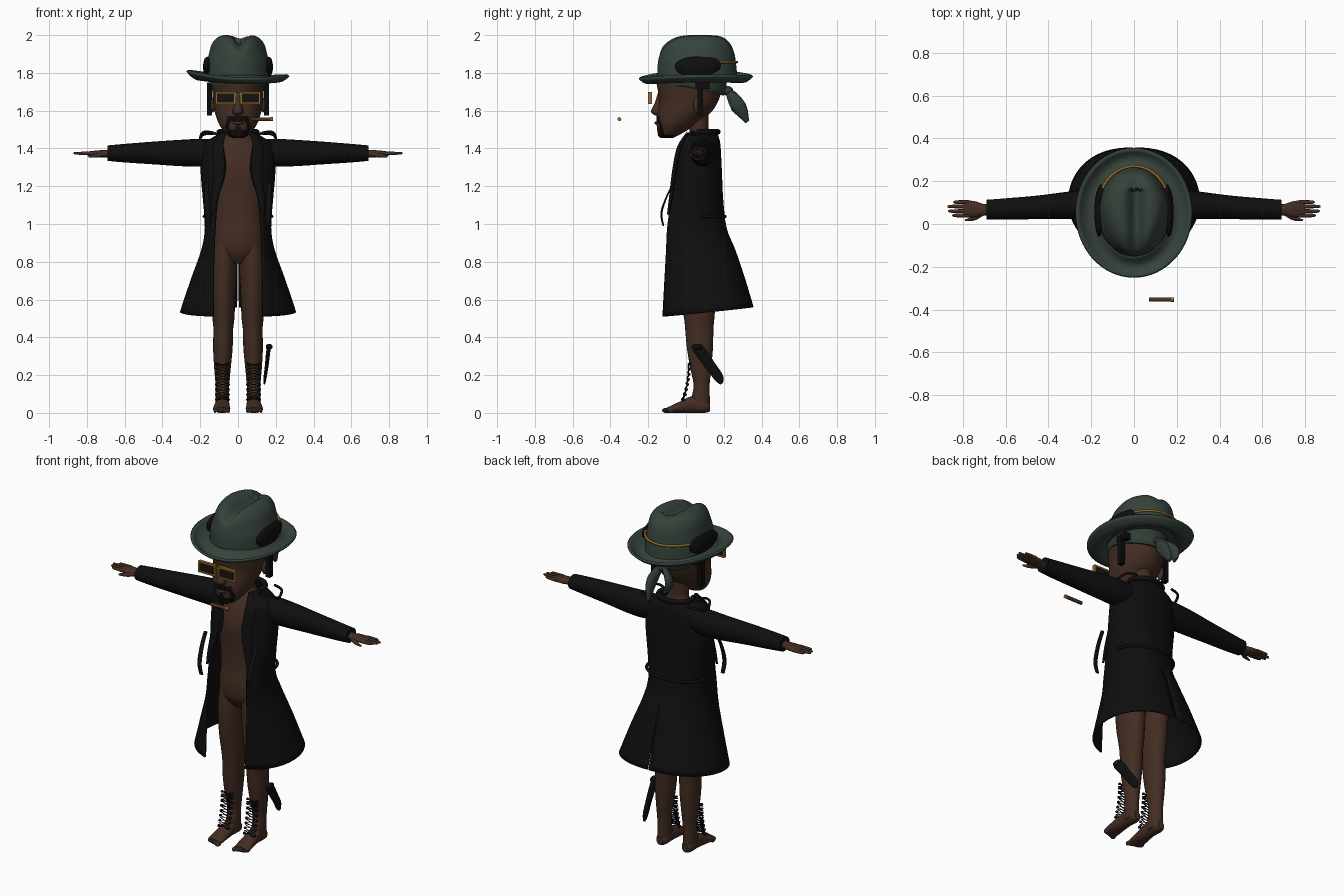
import bpy, bmesh, math
from mathutils import Vector as V

def material(name, r, g, b):
    m = bpy.data.materials.new(name)
    m.diffuse_color = (r, g, b, 1)
    return m

SKIN = material("brown_skin", .055, .026, .016)
BLACK = material("black_cloth", .0045, .0045, .005)
GREEN = material("dark_green_felt", .036, .055, .043)
GOLD = material("gold", .30, .15, .025)
LENS = material("dark_lens", .008, .007, .006)
HAIR = material("black_hair", .004, .0035, .0035)
WRAP = material("green_cloth", .03, .046, .036)
ROLL = material("brown_roll", .08, .032, .016)

def finish(name, bm, mat, mirror=False, angle=50):
    bmesh.ops.recalc_face_normals(bm, faces=bm.faces)
    me = bpy.data.meshes.new(name)
    bm.to_mesh(me)
    bm.free()
    me.materials.append(mat)
    for p in me.polygons:
        p.use_smooth = True
    me.set_sharp_from_angle(angle=math.radians(angle))
    ob = bpy.data.objects.new(name, me)
    bpy.context.collection.objects.link(ob)
    if mirror:
        ob.modifiers.new("mirror", 'MIRROR').use_mirror_merge = False
    return ob

def spline(rows, k):
    # Catmull-Rom resampling of a table of rows
    out = []
    for i in range(len(rows) - 1):
        p = [rows[max(0, min(len(rows) - 1, i + d))] for d in (-1, 0, 1, 2)]
        for s in range(k):
            t = s / k
            out.append([.5 * (2*b + (c-a)*t + (2*a-5*b+4*c-d)*t*t + (3*b-a-3*c+d)*t**3)
                        for a, b, c, d in zip(*p)])
    return out + [list(rows[-1])]

def loft(name, rows, mat, u=(1, 0, 0), v=(0, 1, 0), n=24, k=4, mirror=False, warp=None, caps=True):
    # rows: x, y, z, half width along u, half width along v
    bm = bmesh.new()
    u, v = V(u), V(v)
    rings = []
    for x, y, z, a, b in spline(rows, k):
        ring = []
        for j in range(n):
            t = 2 * math.pi * j / n
            p = V((x, y, z)) + u * a * math.cos(t) + v * b * math.sin(t)
            ring.append(bm.verts.new(warp(p) if warp else p))
        rings.append(ring)
    for r, s in zip(rings, rings[1:]):
        for j in range(n):
            bm.faces.new((r[j], r[(j+1) % n], s[(j+1) % n], s[j]))
    if caps:
        bm.faces.new(rings[0])
        bm.faces.new(rings[-1])
    return finish(name, bm, mat, mirror)

def H(z, rx, yf, yb, x=0):
    return (x, (yf + yb) / 2, z, rx, (yb - yf) / 2)

def ball(name, c, r, mat, mirror=False):
    bm = bmesh.new()
    bmesh.ops.create_uvsphere(bm, u_segments=20, v_segments=12, radius=1)
    for w in bm.verts:
        w.co = V(c) + V([w.co[i] * r[i] for i in range(3)])
    return finish(name, bm, mat, mirror)

def box(name, lo, hi, mat, mirror=False):
    bm = bmesh.new()
    bmesh.ops.create_cube(bm, size=1)
    for w in bm.verts:
        w.co = V([(lo[i] + hi[i]) / 2 + w.co[i] * (hi[i] - lo[i]) for i in range(3)])
    return finish(name, bm, mat, mirror, 20)

def cord(name, pts, r, mat, mirror=False):
    cu = bpy.data.curves.new(name, 'CURVE')
    cu.dimensions = '3D'
    cu.bevel_depth, cu.bevel_resolution, cu.use_fill_caps = r, 2, True
    sp = cu.splines.new('POLY')
    sp.points.add(len(pts) - 1)
    for q, p in zip(sp.points, pts):
        q.co = (*p[:3], 1)
    cu.materials.append(mat)
    ob = bpy.data.objects.new(name, cu)
    bpy.context.collection.objects.link(ob)
    if mirror:
        ob.modifiers.new("mirror", 'MIRROR').use_mirror_merge = False

# body
loft("torso", [H(.79, .08, .0, .13), H(.85, .135, -.045, .175), H(.93, .14, -.055, .17), H(1.03, .13, -.045, .15),
     H(1.15, .14, -.045, .155), H(1.28, .165, -.052, .165), H(1.38, .16, -.03, .16), H(1.44, .11, .0, .15),
     H(1.48, .06, .02, .12), H(1.58, .058, .0, .12)], SKIN, n=32)
loft("leg", [H(.92, .06, -.03, .15, .07), H(.78, .07, -.04, .17, .076), H(.62, .064, -.03, .16, .078),
     H(.5, .058, -.01, .15, .077), H(.44, .052, -.004, .145, .078), H(.35, .052, .004, .143, .08),
     H(.25, .045, .02, .135, .082), H(.15, .036, .04, .125, .083), H(.08, .036, .03, .126, .083),
     H(.02, .036, .03, .126, .083)], SKIN, mirror=True)
loft("foot", [(.083, .127, .03, .02, .022), (.083, .1, .035, .036, .035), (.083, .04, .045, .037, .045),
     (.085, -.02, .033, .042, .033), (.087, -.075, .02, .046, .02), (.087, -.1, .015, .04, .014)],
     SKIN, v=(0, 0, 1), mirror=True)
for i in range(5):
    ball("toe", (.053 + i * .017, -.107 + i * .007, .013), (.012 - i * .001, .02, .013), SKIN, True)
loft("hand", [(.64, .066, 1.372, .03, .027), (.7, .066, 1.372, .027, .02), (.74, .069, 1.372, .037, .018),
     (.785, .071, 1.372, .039, .013), (.80, .071, 1.372, .034, .009)], SKIN, (0, 1, 0), (0, 0, 1), mirror=True)
for y, tip in ((.04, .85), (.06, .868), (.082, .872), (.102, .845)):
    loft("finger", [(.77, y, 1.373, .01, .01), (.82, y, 1.374, .009, .009), (tip - .008, y, 1.375, .007, .007),
         (tip, y, 1.375, .002, .002)], SKIN, (0, 1, 0), (0, 0, 1), 10, 2, True)
loft("thumb", [(.71, .05, 1.368, .013, .013), (.75, .026, 1.363, .011, .011), (.79, .017, 1.358, .004, .005)],
     SKIN, (.4, .9, 0), (0, 0, 1), 10, 3, True)

# head with beard chosen by position
head = loft("head", [H(1.455, .03, -.125, -.07), H(1.475, .06, -.147, -.03), H(1.52, .096, -.155, .045),
    H(1.56, .113, -.157, .095), H(1.6, .125, -.15, .14), H(1.65, .132, -.142, .17), H(1.7, .136, -.148, .185),
    H(1.76, .135, -.152, .18), H(1.83, .09, -.1, .15)], SKIN, n=72, k=7)
head.data.materials.append(HAIR)
for f in head.data.polygons:
    x, y, z = f.center
    ring = (x / .062) ** 2 + ((z - 1.515) / .055) ** 2
    if y < -.06 and ((1.545 < z < 1.573 and abs(x) < .06) or (.6 < ring < 1.2 and z < 1.56)
                     or (z < 1.5 and abs(x) < .055) or (abs(x) < .012 and z < 1.527)):
        f.material_index = 1
loft("nose", [H(1.69, .012, -.15, -.11), H(1.64, .018, -.166, -.11), H(1.6, .028, -.185, -.11),
     H(1.583, .026, -.177, -.11), H(1.574, .014, -.16, -.11)], SKIN, n=16)
ball("lips", (0, -.154, 1.535), (.028, .014, .009), SKIN)
ball("chin_beard", (0, -.128, 1.477), (.046, .022, .022), HAIR)
ball("ear", (.133, .06, 1.63), (.012, .022, .04), SKIN, True)
box("sideburn_strip", (.138, .06, 1.575), (.165, .09, 1.75), HAIR, True)
box("sideburn_top", (.13, .05, 1.715), (.163, .125, 1.75), HAIR, True)

# glasses and cigar floating in front of the face
box("lens", (.016, -.194, 1.64), (.114, -.187, 1.695), LENS, True)
for lo, hi in (((.01, 1.69), (.12, 1.7)), ((.01, 1.634), (.12, 1.643)),
               ((.01, 1.634), (.02, 1.7)), ((.11, 1.634), (.12, 1.7))):
    box("glasses_frame", (lo[0], -.2, lo[1]), (hi[0], -.181, hi[1]), GOLD, True)
box("glasses_bridge", (-.012, -.197, 1.682), (.012, -.187, 1.69), GOLD)
cord("cigar", [(.07, -.353, 1.555), (.172, -.353, 1.555)], .01, ROLL)
cord("cigar_tip", [(.172, -.353, 1.555), (.186, -.353, 1.555)], .0105, GOLD)

# hat
def dent(p):
    h = max(0, min(1, (p.z - 1.86) / .13))
    front = max(0, min(1, (.12 - p.y) / .25))
    p.x *= 1 - .25 * h * front
    p.z -= .05 * h * math.exp(-((p.x - .01) / .036) ** 2) * (1 if p.y < .16 else .4)
    return p
loft("hat_crown", [H(1.775, .172, -.152, .272), H(1.84, .168, -.15, .266), H(1.9, .157, -.142, .258),
     H(1.95, .145, -.128, .243), H(1.985, .118, -.09, .215), H(2.0, .08, -.05, .18), H(2.003, .045, 0, .14),
     H(2.0, .004, .06, .08)], GREEN, n=56, warp=dent)
bm = bmesh.new()
grid = []
for i in range(9):
    t = i / 8
    row = []
    for j in range(64):
        a = 2 * math.pi * j / 64
        edge = 1.777 + .026 * math.cos(a) ** 2 + .012 * max(0, math.sin(a)) - .012 * math.cos(a)
        z = 1.79 * (1 - t) + edge * t - .03 * math.sin(math.pi * t)
        row.append(bm.verts.new(((.16 + .105 * t) * math.cos(a), .052 + (.205 + .09 * t) * math.sin(a), z)))
    grid.append(row)
for r, s in zip(grid, grid[1:]):
    for j in range(64):
        bm.faces.new((r[j], r[(j+1) % 64], s[(j+1) % 64], s[j]))
finish("hat_brim", bm, GREEN).modifiers.new("thick", 'SOLIDIFY').thickness = .012
cord("hat_cord", [(.172 * math.cos(a), .06 + .21 * math.sin(a), 1.857)
     for a in [math.pi * i / 30 for i in range(31)]], .0065, GOLD)
ball("side_tuft", (.163, .055, 1.832), (.022, .115, .054), BLACK, True)
ball("side_tuft_rear", (.155, .12, 1.84), (.018, .065, .042), BLACK, True)

# head scarf with knot and tails
def droop(p):
    p.z -= max(0, p.y) * .25 * (1.79 - p.z) / .06
    return p
loft("head_scarf", [H(1.73, .143, -.152, .2), H(1.75, .148, -.157, .215), H(1.79, .146, -.155, .21)],
     WRAP, n=40, warp=droop)
ball("scarf_knot", (0, .22, 1.705), (.04, .03, .025), WRAP)
tilt = (0, .8, .6)
loft("scarf_tail", [(.01, .22, 1.71, .02, .015), (.03, .26, 1.65, .025, .038), (.03, .295, 1.6, .02, .035),
     (.02, .325, 1.54, .008, .012)], WRAP, v=tilt, n=14)
loft("scarf_tail_short", [(-.01, .22, 1.71, .02, .015), (-.06, .25, 1.67, .025, .03), (-.07, .265, 1.62, .015, .03),
     (-.05, .28, 1.58, .006, .01)], WRAP, v=tilt, n=14)

# open coat: height, half width, front, back, half opening
coat = [(1.485, .085, .01, .165, .065), (1.455, .14, -.01, .175, .08), (1.41, .19, -.035, .183, .078),
        (1.28, .198, -.06, .19, .066), (1.13, .186, -.08, .197, .11), (.98, .176, -.1, .215, .125),
        (.86, .195, -.106, .26, .13), (.7, .25, -.115, .31, .132), (.52, .308, -.125, .358, .13)]
bm = bmesh.new()
grid = []
N = 56
for z, rx, yf, yb, gap in spline(coat, 4):
    t0 = math.asin(min(.95, (gap / rx) ** 1.2))
    row = []
    for j in range(N + 1):
        t = t0 + (2 * math.pi - 2 * t0) * j / N
        s = math.sin(t)
        y = yf + (yb - yf) * (math.cos(t0) - math.cos(t)) / (math.cos(t0) + 1)
        lift = (.05 * (y + .125) / .48 - .01) * max(0, (.95 - z) / .43)
        row.append(bm.verts.new((math.copysign(rx * abs(s) ** .83, s), y, z + lift)))
    grid.append(row)
for r, s in zip(grid, grid[1:]):
    for j in range(N):
        bm.faces.new((r[j], r[j+1], s[j+1], s[j]))
# centre back vent
vent = [e for e in bm.edges if all(abs(w.co.x) < 1e-4 and w.co.z < .93 and w.co.y > .1 for w in e.verts)]
bmesh.ops.split_edges(bm, edges=vent)
for f in bm.faces:
    for w in f.verts:
        if abs(w.co.x) < 1e-4 and w.co.z < .88 and w.co.y > .1:
            w.co.x = math.copysign(.012 * (.95 - w.co.z), f.calc_center_median().x)
finish("coat", bm, BLACK).modifiers.new("thick", 'SOLIDIFY').thickness = .01
loft("sleeve", [(.12, .09, 1.385, .07, .065), (.2, .09, 1.378, .07, .073), (.3, .088, 1.376, .064, .07),
     (.45, .078, 1.376, .055, .06), (.6, .07, 1.375, .05, .049), (.69, .067, 1.375, .046, .041)],
     BLACK, (0, 1, 0), (0, 0, 1), mirror=True)
loft("lapel", [(.075, .01, 1.485, .012, .008), (.105, -.035, 1.41, .03, .008), (.1, -.062, 1.28, .03, .008),
     (.125, -.082, 1.13, .018, .008), (.135, -.095, 1.05, .006, .006)], BLACK, (.95, .3, 0), (-.3, .95, 0), 12, 4, True)
cord("collar", [(.1 * math.cos(a), .095 + .075 * math.sin(a), 1.488)
     for a in [math.pi * (i / 20 * 1.3 - .15) for i in range(21)]], .014, BLACK)
cord("shoulder_loop", spline([(.1, .05, 1.47), (.14, .03, 1.485), (.185, .045, 1.485), (.2, .09, 1.455),
     (.18, .15, 1.475), (.12, .17, 1.48)], 5), .007, BLACK, True)
loft("belt_strap", [(.165, -.065, 1.22, .012, .004), (.165, -.1, 1.15, .013, .005), (.16, -.13, 1.06, .014, .006),
     (.155, -.12, .99, .013, .005)], BLACK, n=10, mirror=True)
cord("back_belt", [(.18 * math.cos(a), .08 + .128 * math.sin(a), 1.04)
     for a in [math.pi * i / 24 for i in range(25)]], .008, BLACK)

# criss-cross shin laces
for side in (1, -1):
    cord("shin_lace", [(.083 + side * .033 * (-1) ** i, (.02 if i % 2 else .012) - .035 * (1 - i / 13) ** 2,
         .07 + .19 * i / 13) for i in range(14)], .005, BLACK, True)
    for i in range(8):
        ball("lace_hook", (.083 + side * .033, .018 - .03 * (1 - i / 7) ** 2, .07 + .027 * i),
             (.007, .009, .007), BLACK, True)

# sheathed blade on one shin
loft("blade_sheath", [(.165, .05, .345, .008, .022), (.16, .075, .325, .011, .03), (.152, .13, .25, .01, .027),
     (.143, .175, .185, .008, .025), (.14, .19, .155, .004, .008)], BLACK, v=(0, .8, .6), n=12)
ball("sheath_cap", (.165, .06, .35), (.018, .032, .016), BLACK)
